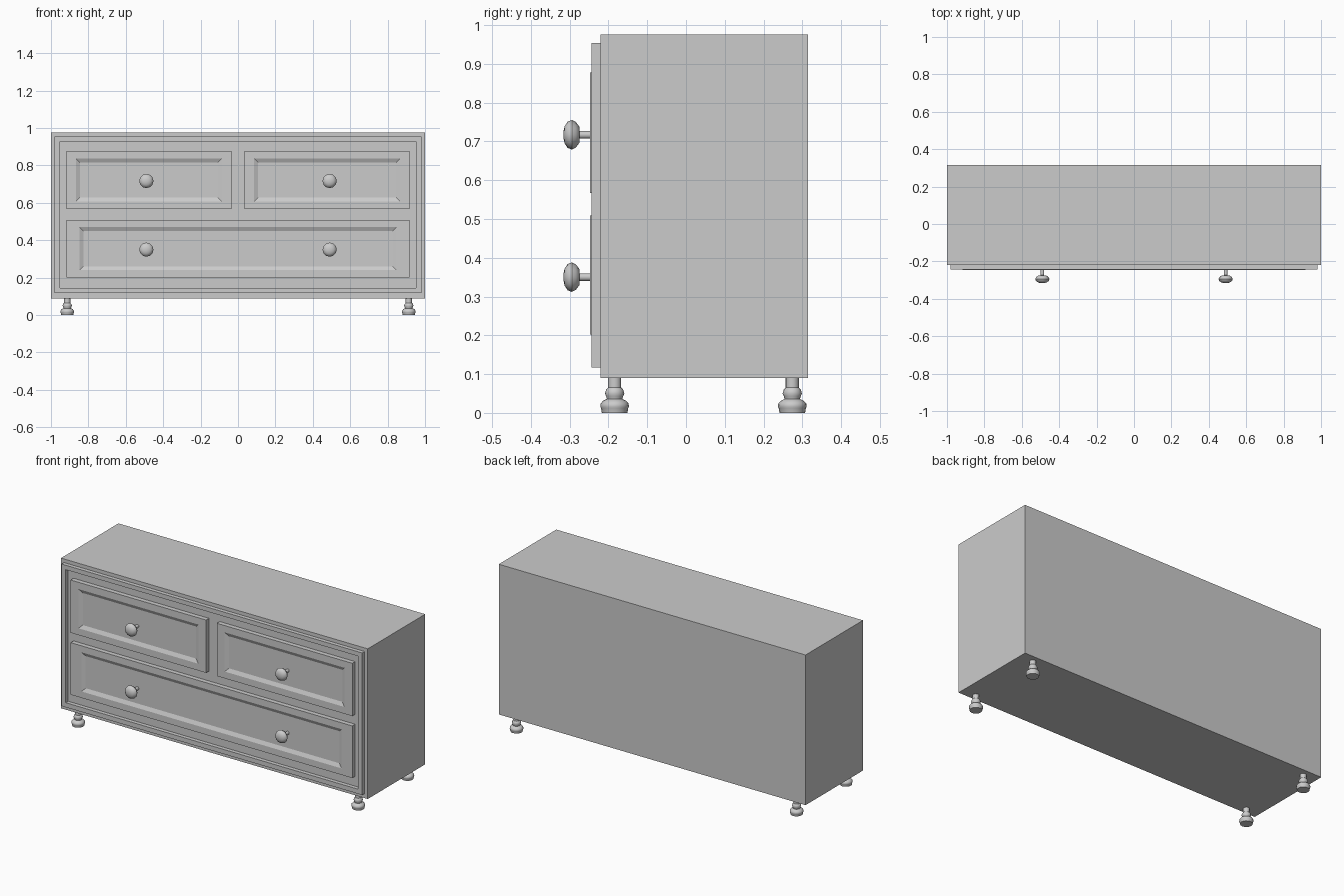
import bpy
import bmesh
from math import cos, sin, pi
from mathutils import Matrix

cube = bpy.data.objects.get("Cube")
if cube:
    bpy.data.objects.remove(cube, do_unlink=True)

grey = bpy.data.materials.new("plain grey")
grey.use_nodes = True
colour = (0.6, 0.6, 0.6, 1)
grey.diffuse_color = colour
grey.node_tree.nodes["Principled BSDF"].inputs["Base Color"].default_value = colour

BODY_FRONT = -0.22
RIM_FRONT = -0.243
DRAWER_FRONT = -0.247
PANEL_FRONT = -0.237


def finish(name, bm, smooth=False):
    bmesh.ops.recalc_face_normals(bm, faces=bm.faces)
    mesh = bpy.data.meshes.new(name)
    bm.to_mesh(mesh)
    bm.free()
    mesh.materials.append(grey)
    obj = bpy.data.objects.new(name, mesh)
    bpy.context.collection.objects.link(obj)
    if smooth:
        bpy.ops.object.select_all(action='DESELECT')
        obj.select_set(True)
        bpy.context.view_layer.objects.active = obj
        bpy.ops.object.shade_smooth_by_angle(angle=0.7)
    return obj


def nested_rects(name, rings, cap_first=False, cap_last=False):
    """Bridge rectangles (x0, x1, z0, z1, y) that face the front."""
    bm = bmesh.new()
    loops = []
    for x0, x1, z0, z1, y in rings:
        corners = ((x0, z0), (x1, z0), (x1, z1), (x0, z1))
        loops.append([bm.verts.new((x, y, z)) for x, z in corners])
    for a, b in zip(loops, loops[1:]):
        for i in range(4):
            j = (i + 1) % 4
            bm.faces.new((a[i], a[j], b[j], b[i]))
    if cap_first:
        bm.faces.new(loops[0])
    if cap_last:
        bm.faces.new(loops[-1])
    return finish(name, bm)


def lathe(name, profile, matrix, sides):
    """Spin a (radius, height) profile about its own z axis."""
    bm = bmesh.new()
    rings = []
    for r, h in profile:
        rings.append([bm.verts.new((r * cos(2 * pi * i / sides), r * sin(2 * pi * i / sides), h))
                      for i in range(sides)])
    for a, b in zip(rings, rings[1:]):
        for i in range(sides):
            j = (i + 1) % sides
            bm.faces.new((a[i], a[j], b[j], b[i]))
    bm.faces.new(rings[0])
    bm.faces.new(rings[-1])
    bm.transform(matrix)
    return finish(name, bm, smooth=True)


# Cabinet box
nested_rects("cabinet_body", [(-1, 1, 0.09, 0.975, 0.315), (-1, 1, 0.09, 0.975, BODY_FRONT)], True, True)

# Raised rim around the front
outer, inner = (-0.98, 0.98, 0.117, 0.954), (-0.953, 0.953, 0.144, 0.928)
nested_rects("front_rim", [(*outer, BODY_FRONT), (*outer, RIM_FRONT),
                           (*inner, RIM_FRONT), (*inner, BODY_FRONT)])


# Drawer fronts, each with a sunken panel
def drawer(name, x0, x1, z0, z1, border_x, border_z):
    def inset(dx, dz, y):
        return (x0 + dx, x1 - dx, z0 + dz, z1 - dz, y)
    bevel = 0.021
    nested_rects(name, [inset(0, 0, BODY_FRONT), inset(0, 0, DRAWER_FRONT),
                        inset(border_x, border_z, DRAWER_FRONT),
                        inset(border_x + bevel, border_z + bevel, PANEL_FRONT)], cap_last=True)


drawer("upper_right_drawer", -0.918, -0.035, 0.567, 0.878, 0.051, 0.04)
drawer("upper_left_drawer", 0.035, 0.918, 0.567, 0.878, 0.051, 0.04)
drawer("lower_drawer", -0.918, 0.918, 0.202, 0.509, 0.07, 0.038)

# Round knobs on short stems
knob_profile = [(0.01, 0), (0.01, 0.037), (0.021, 0.038), (0.033, 0.047), (0.038, 0.057),
                (0.034, 0.068), (0.022, 0.076), (0.008, 0.079)]
face_front = Matrix.Rotation(pi / 2, 4, 'X')
for row, z in (("upper", 0.717), ("lower", 0.35)):
    for side, x in (("right", -0.49), ("left", 0.49)):
        place = Matrix.Translation((x, PANEL_FRONT, z)) @ face_front
        lathe(f"{row}_{side}_knob", knob_profile, place, 12)

# Turned feet
foot_profile = [(0.033, 0), (0.035, 0.012), (0.037, 0.016), (0.036, 0.024), (0.03, 0.031),
                (0.02, 0.036), (0.022, 0.043), (0.025, 0.05), (0.022, 0.06), (0.017, 0.065),
                (0.017, 0.091)]
for end, y in (("front", -0.184), ("back", 0.274)):
    for side, x in (("right", -0.913), ("left", 0.913)):
        lathe(f"{end}_{side}_foot", foot_profile, Matrix.Translation((x, y, 0)), 16)
